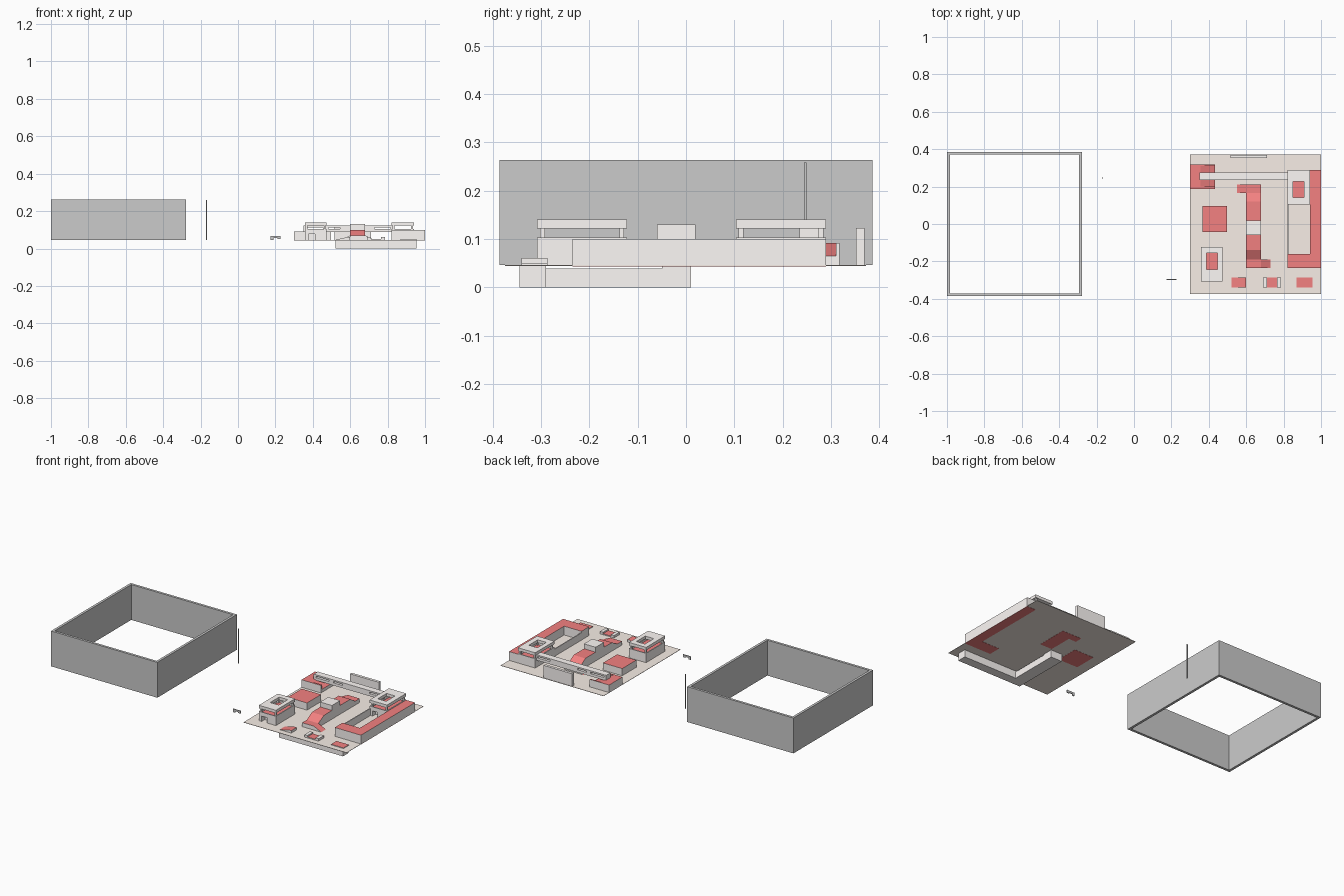
import bpy, bmesh

if "Cube" in bpy.data.objects:
    bpy.data.objects.remove(bpy.data.objects["Cube"])

def material(name, col):
    m = bpy.data.materials.new(name)
    m.diffuse_color = (*col, 1)
    m.use_nodes = True
    m.node_tree.nodes["Principled BSDF"].inputs["Base Color"].default_value = m.diffuse_color
    return m

GREY = material("grey", (0.99, 0.95, 0.93))
RED = material("red_deck", (0.90, 0.22, 0.22))
SAND = material("sand", (0.94, 0.86, 0.80))
DARK = material("mid_grey_wall", (0.55, 0.55, 0.55))
G = 0.046  # ground level

def finish(name, bm, mats, red_up=False):
    bmesh.ops.recalc_face_normals(bm, faces=bm.faces)
    if red_up:
        for f in bm.faces:
            if f.normal.z > 0.3:
                f.material_index = 1
    me = bpy.data.meshes.new(name)
    bm.to_mesh(me)
    bm.free()
    for m in mats:
        me.materials.append(m)
    ob = bpy.data.objects.new(name, me)
    bpy.context.collection.objects.link(ob)
    return ob

def box(name, x0, x1, y0, y1, z0, z1, red=False, mat=GREY):
    bm = bmesh.new()
    bmesh.ops.create_cube(bm, size=1)
    for v in bm.verts:
        v.co = (x1 if v.co.x > 0 else x0, y1 if v.co.y > 0 else y0, z1 if v.co.z > 0 else z0)
    return finish(name, bm, [GREY, RED] if red else [mat], red)

def prism(name, profile, a, b, axis):
    """Extrude a (u, z) profile along x or y; upward faces are red."""
    bm = bmesh.new()
    def pt(u, z, w):
        return (w, u, z) if axis == 'x' else (u, w, z)
    f = bm.faces.new([bm.verts.new(pt(u, z, a)) for u, z in profile])
    ext = bmesh.ops.extrude_face_region(bm, geom=[f])
    for v in ext["geom"]:
        if isinstance(v, bmesh.types.BMVert):
            if axis == 'x':
                v.co.x = b
            else:
                v.co.y = b
    # The extrusion keeps the start cap, so the solid is closed
    return finish(name, bm, [GREY, RED], True)

def ring(name, x0, x1, y0, y1, z0, z1, hole, mat=GREY):
    """Rectangular frame with a rectangular opening through it."""
    hx0, hx1, hy0, hy1 = hole
    bm = bmesh.new()
    def loop(a, b, c, d, z):
        return [bm.verts.new(p) for p in ((a, c, z), (b, c, z), (b, d, z), (a, d, z))]
    ob, ot = loop(x0, x1, y0, y1, z0), loop(x0, x1, y0, y1, z1)
    ib, it = loop(hx0, hx1, hy0, hy1, z0), loop(hx0, hx1, hy0, hy1, z1)
    for i in range(4):
        j = (i + 1) % 4
        for p, q in ((ob, ot), (ot, it), (it, ib), (ib, ob)):
            bm.faces.new((p[i], p[j], q[j], q[i]))
    return finish(name, bm, [mat])

def tower(name, x0, x1, y0, y1, hole):
    """Base with doorway, red upper floor, corner posts and framed roof."""
    d0, d1, dy = x0 + 0.02, x0 + 0.055, y0 + 0.03
    box(name + "_base", x0, x1, dy, y1, G, 0.092, True)
    box(name + "_pier_left", x0, d0, y0, dy, G, 0.092, True)
    box(name + "_pier_right", d1, x1, y0, dy, G, 0.092, True)
    box(name + "_lintel", d0, d1, y0, dy, 0.078, 0.092, True)
    ring(name + "_parapet", x0, x1, y0, y1, 0.092, 0.103,
         (x0 + .006, x1 - .006, y0 + .006, y1 - .006))
    for i, x in enumerate((x0 + 0.004, x1 - 0.014)):
        for j, y in enumerate((y0 + 0.006, y1 - 0.016)):
            box(f"{name}_post_{i}{j}", x, x + 0.01, y, y + 0.01, 0.092, 0.123)
    ring(name + "_roof", x0, x1, y0, y1, 0.122, 0.14, hole)

# Ring of boundary walls set aside on the left, with pole and small prop
ring("boundary_wall", -1, -0.278, -0.386, 0.386, G, 0.263, (-0.985, -0.293, -0.371, 0.371), DARK)
box("pole", -0.172, -0.167, 0.244, 0.249, G, 0.258, mat=DARK)
box("prop_bar", 0.175, 0.227, -0.299, -0.294, 0.055, 0.066, mat=DARK)
box("prop_grip", 0.175, 0.19, -0.299, -0.294, G, 0.055, mat=DARK)
box("prop_foot", 0.21, 0.227, -0.299, -0.294, 0.05, 0.055, mat=DARK)

# Ground sheet
box("ground", 0.3, 1.0, -0.375, 0.372, G - 0.002, G, mat=SAND)

# Red undersides of the buildings, seen from below
for n, r in (("left_block", (0.367, 0.498, -0.042, 0.095)),
             ("front_wing", (0.822, 1.0, -0.235, -0.16)),
             ("right_wing", (0.94, 1.0, -0.16, 0.29)),
             ("overpass", (0.6, 0.68, 0.02, 0.165)),
             ("back_ramp", (0.55, 0.68, 0.165, 0.21))):
    box(n + "_underside", *r, G - 0.003, G - 0.0021, mat=RED)

# Sunken L-shaped tunnel
box("tunnel_front", 0.52, 0.955, -0.345, -0.29, 0.0, G - 0.002)
box("tunnel_side", 0.52, 0.595, -0.29, -0.05, 0.0, 0.039)
box("tunnel_end", 0.52, 0.595, -0.05, 0.01, 0.0, G - 0.002)

# Tunnel hatches along the front
prism("hatch_left", [(0.52, G), (0.6, G), (0.6, 0.061), (0.585, 0.061)], -0.34, -0.287, 'y')
box("hatch_mid_left", 0.69, 0.71, -0.34, -0.287, G, 0.061)
box("hatch_mid_right", 0.765, 0.785, -0.34, -0.287, G, 0.061)
box("hatch_mid_deck", 0.71, 0.765, -0.34, -0.287, G, 0.052, True)
box("hatch_right", 0.87, 0.955, -0.34, -0.287, G, 0.05, True)

# Central overpass with cabin and turning ramps
prism("overpass", [(-0.19, G), (0.165, G), (0.165, 0.07), (0.12, 0.1), (0.02, 0.1),
                   (-0.055, 0.1), (-0.14, 0.098), (-0.19, 0.07)], 0.6, 0.68, 'x')
box("overpass_cabin", 0.6, 0.68, -0.06, 0.02, 0.1, 0.13)
prism("ramp_front", [(0.6, G), (0.73, G), (0.68, 0.07), (0.6, 0.07)], -0.235, -0.19, 'y')
prism("ramp_back", [(0.55, G), (0.68, G), (0.68, 0.07), (0.6, 0.07)], 0.165, 0.21, 'y')

# Two towers
tower("left_tower", 0.357, 0.473, -0.308, -0.122, (0.388, 0.446, -0.242, -0.155))
tower("right_tower", 0.822, 0.94, 0.103, 0.29, (0.85, 0.908, 0.142, 0.228))

# Long right building wrapped around a courtyard
box("right_wing", 0.94, 1.0, -0.16, 0.29, G, 0.1, True)
box("front_wing", 0.822, 1.0, -0.235, -0.16, G, 0.1, True)
box("courtyard_wall", 0.822, 0.828, -0.16, 0.103, G, 0.09)

# Low left block
box("left_block", 0.367, 0.498, -0.042, 0.095, G, 0.09, True)

# Back left building with inset ramp
box("back_block", 0.3, 0.355, 0.188, 0.318, G, 0.092, True)
prism("back_ramp", [(0.355, G), (0.432, G), (0.432, 0.065), (0.355, 0.092)], 0.2, 0.31, 'y')
for n, y0, y1 in (("front", 0.188, 0.2), ("rear", 0.31, 0.318)):
    box("back_side_" + n, 0.355, 0.432, y0, y1, G, 0.092, True)

# Covered bridge joining back building and right tower
box("bridge_deck", 0.35, 0.832, 0.235, 0.275, 0.088, 0.104)
box("bridge_roof", 0.35, 0.832, 0.235, 0.275, 0.113, 0.122)
edges = [(0.35, 0.365), (0.455, 0.485), (0.545, 0.73), (0.815, 0.832)]
for i, (a, b) in enumerate(edges):
    box(f"bridge_pier_{i}", a, b, 0.235, 0.275, 0.104, 0.113)

# Free-standing back wall
box("back_wall", 0.515, 0.71, 0.352, 0.369, G, 0.123)
